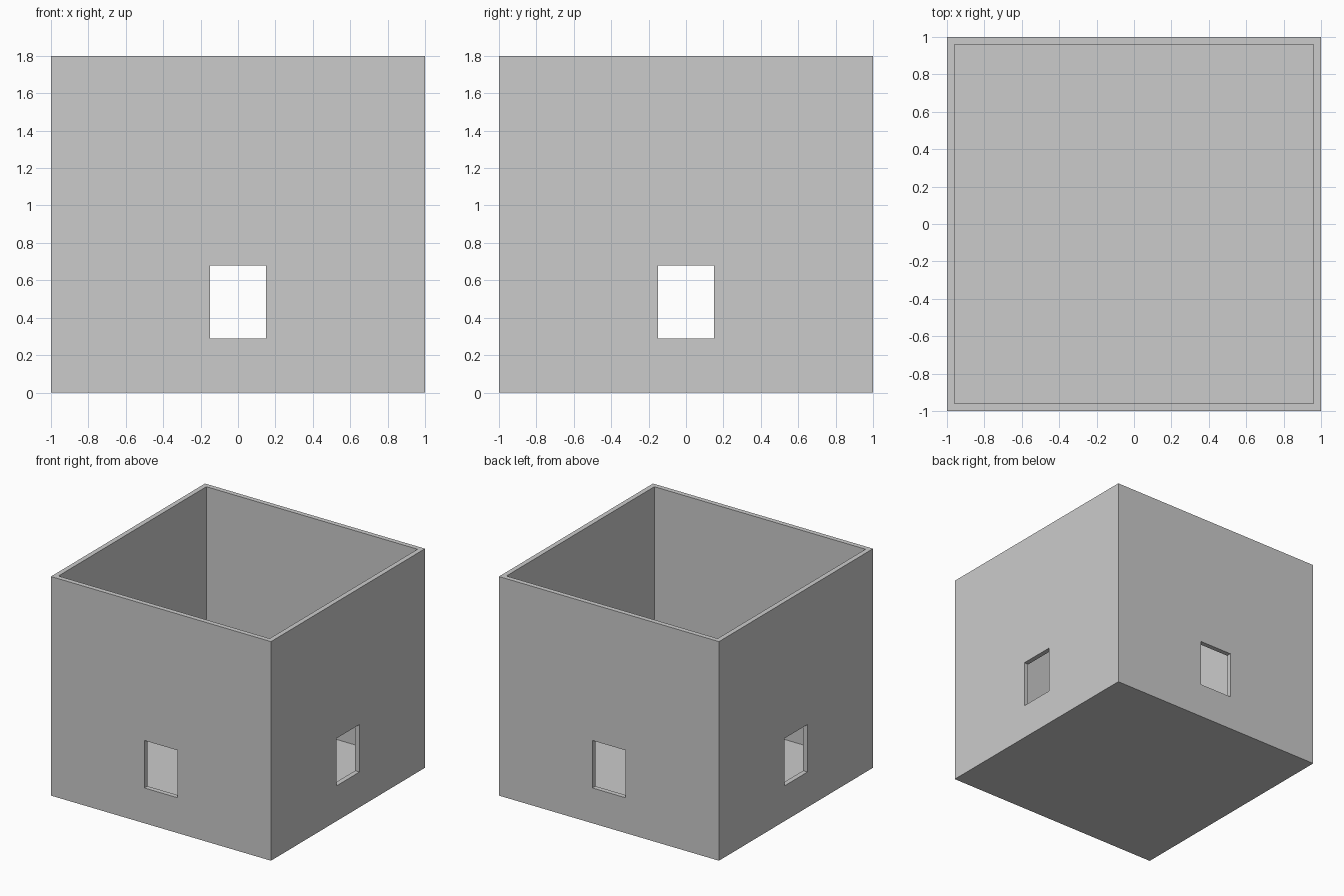
import bpy

if "Cube" in bpy.data.objects:
    bpy.data.objects.remove(bpy.data.objects["Cube"])

HEIGHT, WALL = 1.8, 0.04
WIN_W, WIN_LO, WIN_HI = 0.30, 0.29, 0.68


def box(name, sx, sy, z0, z1):
    bpy.ops.mesh.primitive_cube_add(size=1, location=(0, 0, (z0 + z1) / 2))
    ob = bpy.context.object
    ob.name = name
    ob.dimensions = (sx, sy, z1 - z0)
    bpy.ops.object.transform_apply(location=True, rotation=False, scale=True)
    return ob


# Open-topped box with floor and four walls
shell = box("open_box", 2, 2, 0, HEIGHT)
inner = 2 - 2 * WALL
cutters = [
    box("cavity_cutter", inner, inner, WALL, HEIGHT + 0.5),
    # Each window cutter pierces two opposite walls
    box("front_back_window_cutter", WIN_W, 3, WIN_LO, WIN_HI),
    box("side_window_cutter", 3, WIN_W, WIN_LO, WIN_HI),
]

bpy.ops.object.select_all(action='DESELECT')
bpy.context.view_layer.objects.active = shell
shell.select_set(True)
for cutter in cutters:
    cutter.hide_render = True
    mod = shell.modifiers.new(cutter.name, 'BOOLEAN')
    mod.operation = 'DIFFERENCE'
    mod.solver = 'EXACT'
    mod.object = cutter
    bpy.ops.object.modifier_apply(modifier=mod.name)
for cutter in cutters:
    bpy.data.objects.remove(cutter)
